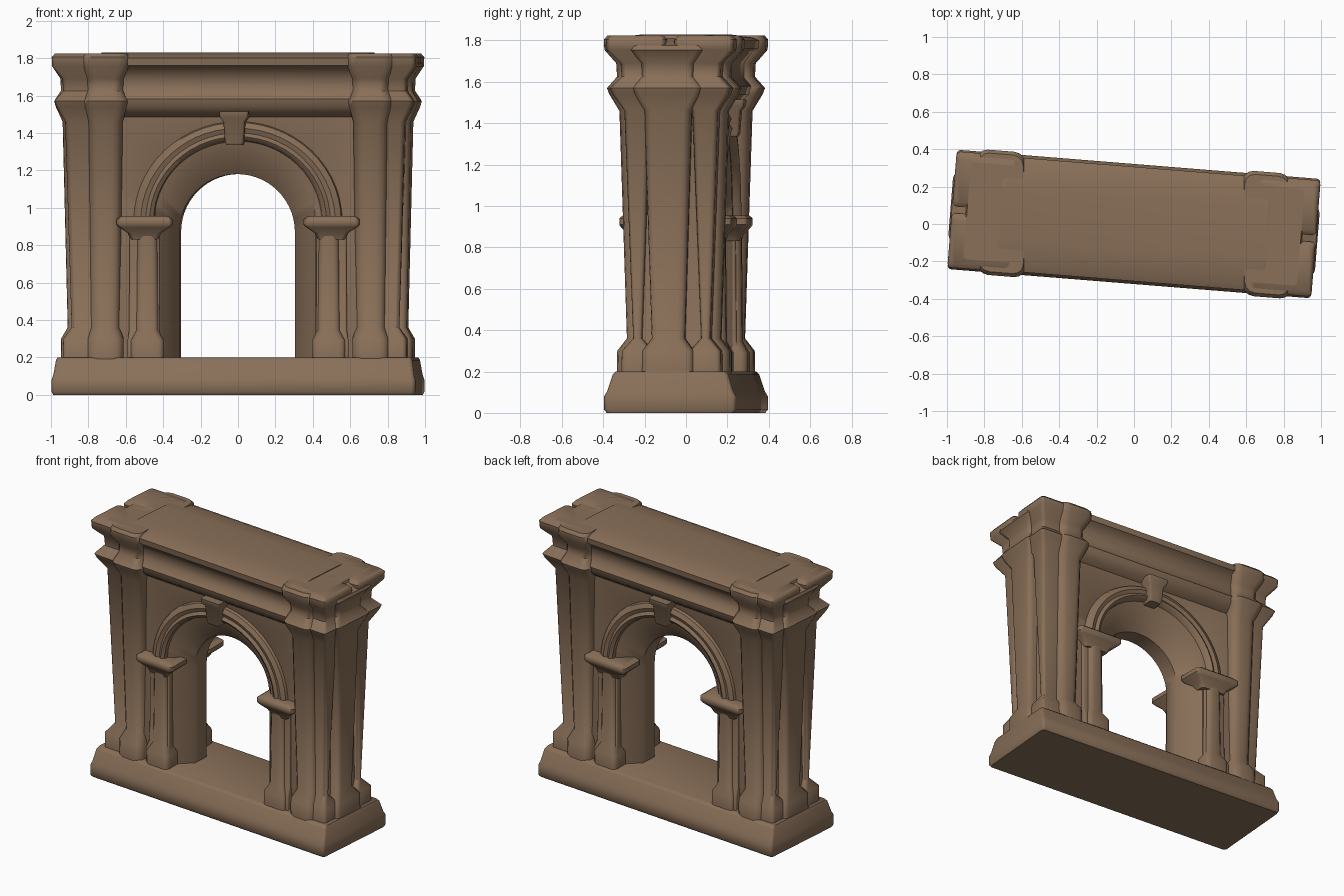
import bpy, bmesh, math
from mathutils import Matrix

cube = bpy.data.objects.get("Cube")
if cube:
    bpy.data.objects.remove(cube, do_unlink=True)

stone = bpy.data.materials.new("brown_stone")
stone.use_nodes = True
stone.diffuse_color = (0.25, 0.16, 0.098, 1)
bsdf = stone.node_tree.nodes["Principled BSDF"]
bsdf.inputs["Base Color"].default_value = stone.diffuse_color
bsdf.inputs["Roughness"].default_value = 0.9

# The gate stands slightly turned; the columns only slide along the turned faces
TURN = Matrix.Rotation(math.radians(-4.6), 4, "Z")
SLIDE = Matrix.Identity(4)
SLIDE[1][0] = -0.08


def loft(name, sections, place=TURN):
    """Skin a row of closed cross-sections and cap both ends."""
    bm = bmesh.new()
    rows = [[bm.verts.new(p) for p in s] for s in sections]
    n = len(rows[0])
    for a, b in zip(rows, rows[1:]):
        for i in range(n):
            j = (i + 1) % n
            bm.faces.new((a[i], a[j], b[j], b[i]))
    bm.faces.new(rows[0])
    bm.faces.new(rows[-1])
    bmesh.ops.recalc_face_normals(bm, faces=bm.faces)
    bm.transform(place)
    mesh = bpy.data.meshes.new(name)
    bm.to_mesh(mesh)
    bm.free()
    mesh.materials.append(stone)
    obj = bpy.data.objects.new(name, mesh)
    bpy.context.collection.objects.link(obj)
    bpy.ops.object.select_all(action="DESELECT")
    obj.select_set(True)
    bpy.context.view_layer.objects.active = obj
    bpy.ops.object.shade_smooth_by_angle(angle=math.radians(45))


def stack(name, cx, cy, hx, hy, profile, kx=1, ky=1, r=0.02, place=TURN):
    """Rounded rectangle carried up a moulding profile of (height, overhang)."""
    sections = []
    for z, out in profile:
        a, b = hx + out * kx, hy + out * ky
        ring = []
        for q, (sx, sy) in enumerate(((1, 1), (-1, 1), (-1, -1), (1, -1))):
            for k in range(4):
                t = math.pi / 2 * (q + k / 3)
                ring.append((cx + sx * (a - r) + r * math.cos(t),
                             cy + sy * (b - r) + r * math.sin(t), z))
        sections.append(ring)
    loft(name, sections, place)


# Stepped plinth
stack("plinth", 0, 0, 0.975, 0.32,
      [(0, -0.01), (0.015, 0), (0.08, 0), (0.105, -0.012), (0.185, -0.033), (0.2, -0.045)],
      kx=0.6, ky=1.2)

# Shared moulding of all piers: foot, shaft, lower cornice, neck, upper cornice
SHAFT = [(0.19, 0.027), (0.3, 0.025), (0.36, -0.02), (1.46, 0.015), (1.54, 0.062),
         (1.57, 0.073), (1.625, 0.026), (1.69, 0.03), (1.755, 0.085)]
PIER = SHAFT + [(1.805, 0.088), (1.825, 0.07)]
SLOPED = SHAFT + [(1.775, 0.075), (1.825, -0.08)]

for sx, side in ((1, "left"), (-1, "right")):
    stack(f"{side}_pier_core", sx * 0.77, 0, 0.09, 0.19, PIER, kx=0.5)
    stack(f"{side}_end_pilaster", sx * 0.8, -0.015 * sx, 0.125, 0.1, SLOPED,
          kx=0.7, r=0.035)
    for sy, face in ((-1, "front"), (1, "back")):
        stack(f"{face}_{side}_corner_pier", sx * 0.805, sy * 0.165, 0.092, 0.045,
              PIER, kx=0.9, ky=1.15, r=0.022)
        stack(f"{face}_{side}_column", sx * 0.71, sy * 0.14, 0.087, 0.107,
              PIER, kx=0.45, r=0.055, place=SLIDE)

# Entablature between the piers, with a gently crowned roof
stack("entablature", 0, 0, 0.72, 0,
      [(1.47, 0.17), (1.5, 0.21), (1.51, 0.225), (1.54, 0.255), (1.58, 0.265),
       (1.62, 0.23), (1.69, 0.23), (1.745, 0.27), (1.76, 0.3), (1.8, 0.305),
       (1.815, 0.27), (1.83, 0.15)], kx=0)

# Wall with a splayed arched opening
HALF, SPRING, THROAT, STEPS = 0.19, 0.93, 0.87, 28


def wall_section(c, s, foot=None):
    k = min(0.75 / max(abs(c), 0.001), 0.67 / max(s, 0.001))
    spots = ((k * c, SPRING + k * s), (0.43 * c, SPRING + 0.43 * s),
             (0.31 * c, THROAT + 0.31 * s))
    depth = (HALF, HALF, 0.06)
    front = [(x, -d, z if foot is None else foot) for (x, z), d in zip(spots, depth)]
    return front + [(x, -y, z) for x, y, z in reversed(front)]


arc = [math.pi * i / STEPS for i in range(STEPS + 1)]
loft("arched_wall",
     [wall_section(1, 0, 0.18)]
     + [wall_section(math.cos(t), math.sin(t)) for t in arc]
     + [wall_section(-1, 0, 0.18)])

# Moulded arch, keystone and the small columns carrying it, on both faces
MOULD = [(0.42, 0.16), (0.43, 0.215), (0.45, 0.23), (0.47, 0.215),
         (0.495, 0.225), (0.525, 0.21), (0.54, 0.16)]
FOOT_SHAFT = [(0.19, 0.03), (0.29, 0.03), (0.345, 0), (0.86, -0.005)]
CAPITAL = [(0.83, -0.08), (0.865, -0.06), (0.895, -0.015), (0.91, 0), (0.94, 0), (0.955, -0.025)]

for sy, face in ((-1, "front"), (1, "back")):
    loft(f"{face}_arch_moulding",
         [[(1.05 * r * math.cos(t), sy * y, SPRING + r * math.sin(t)) for r, y in MOULD]
          for t in arc], SLIDE)
    stack(f"{face}_keystone", 0, sy * 0.2, 0.05, 0.06,
          [(1.335, -0.008), (1.35, 0), (1.46, 0.008), (1.485, 0.026), (1.515, 0.028)], r=0.012)
    for sx, side in ((1, "left"), (-1, "right")):
        tag = f"{face}_{side}"
        stack(f"{tag}_arch_column", sx * 0.485, sy * 0.175, 0.06, 0.06, FOOT_SHAFT,
              r=0.035, place=SLIDE)
        stack(f"{tag}_arch_pilaster", sx * 0.5, sy * 0.165, 0.082, 0.045, FOOT_SHAFT,
              kx=0.3, r=0.01, place=SLIDE)
        reach = 0.02 * (1 + sy)  # back capitals return further into the opening
        stack(f"{tag}_arch_capital", sx * (0.5 - reach / 2), sy * 0.18,
              0.15 + reach / 2, 0.092, CAPITAL, ky=0.6, place=SLIDE)
